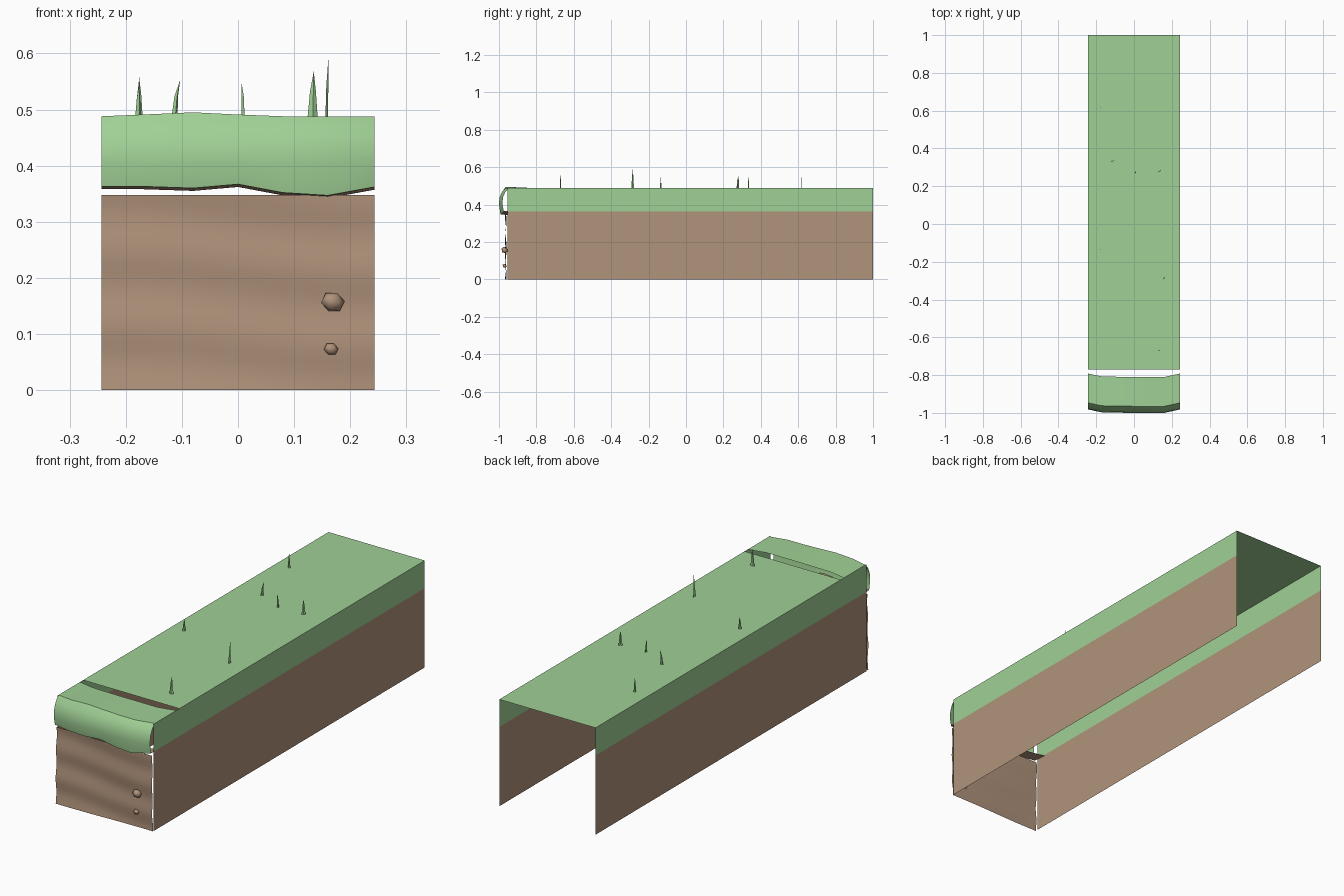
import bpy, math
from mathutils import Vector

if "Cube" in bpy.data.objects:
    bpy.data.objects.remove(bpy.data.objects["Cube"])


def material(name, rgb):
    m = bpy.data.materials.new(name)
    m.diffuse_color = (*rgb, 1)
    m.use_nodes = True
    m.node_tree.nodes["Principled BSDF"].inputs["Base Color"].default_value = m.diffuse_color
    return m


GREEN = material("grass_green", (0.352, 0.631, 0.301))
BROWN = material("earth_brown", (0.434, 0.292, 0.198))
W, TOP, BAND, BACK, FRONT = 0.243, 0.488, 0.362, 1.0, -0.955


def build(name, verts, faces, mats, smooth=False, rule=None):
    me = bpy.data.meshes.new(name)
    me.from_pydata(verts, [], faces)
    for m in mats:
        me.materials.append(m)
    for p in me.polygons:
        p.use_smooth = smooth
        if rule:
            p.material_index = rule(p)
    me.update()
    ob = bpy.data.objects.new(name, me)
    bpy.context.collection.objects.link(ob)
    return ob


def grid_faces(rows, cols):
    return [(r * cols + c, r * cols + c + 1, (r + 1) * cols + c + 1, (r + 1) * cols + c)
            for r in range(rows - 1) for c in range(cols - 1)]


# Flat grass top, stopping short of the front lip
build("grass_top", [(-W, -0.77, TOP), (W, -0.77, TOP), (W, BACK, TOP), (-W, BACK, TOP)],
      [(0, 1, 2, 3)], [GREEN])

# Side walls: earth below, grass band above
for label, s in (("right", 1), ("left", -1)):
    verts = [(s * W, y, z) for z in (0, BAND, TOP) for y in (FRONT, BACK)]
    faces = grid_faces(3, 2)
    if s < 0:
        faces = [f[::-1] for f in faces]
    build(label + "_wall", verts, faces, [BROWN, GREEN],
          rule=lambda p: int(p.center.z > BAND))

# Gently rippled earth front
cols, rows = 13, 21
verts = []
for r in range(rows):
    z = 0.348 * r / (rows - 1)
    for c in range(cols):
        x = -W + 2 * W * c / (cols - 1)
        y = -0.964 + 0.003 * math.sin(z * 48 + 0.9 * math.sin(x * 7)) + 0.002 * math.sin(x * 9 + z * 11)
        verts.append((x, y, z))
build("earth_front", verts, grid_faces(rows, cols), [BROWN], smooth=True)

# Overhanging grass lip: (x, lower edge z, y shift, crown height) per column
columns = [(-W, 0.363, 0.018, 0), (-0.17, 0.363, 0.003, 0.003), (-0.08, 0.360, 0.001, 0.007),
           (0, 0.367, 0, 0.003), (0.08, 0.352, 0, 0), (0.16, 0.347, 0, 0), (W, 0.362, 0.018, 0)]
verts = []
for row in range(7):
    for x, edge, dy, crown in columns:
        y, z = [(-0.81, TOP), (-0.965, TOP + crown), (-0.984, 0.468), (-0.996, 0.44),
                (-1.0, 0.405), (-0.992, edge), (-0.925, edge - 0.005)][row]
        verts.append((x, y + dy, z))
n = len(columns)
faces = [f[::-1] for f in grid_faces(7, n)]
lip = build("grass_lip", verts, faces, [GREEN, BROWN], smooth=True,
            rule=lambda p: int(p.index >= 5 * (n - 1)))
bpy.context.view_layer.objects.active = lip
lip.select_set(True)
bpy.ops.object.shade_smooth_by_angle(angle=math.radians(40))
lip.select_set(False)

# Small stones set in the earth front
for i, (x, z, r) in enumerate([(0.169, 0.157, 0.021), (0.166, 0.073, 0.013)]):
    bpy.ops.mesh.primitive_ico_sphere_add(subdivisions=1, radius=r, location=(x, -0.97, z),
                                          rotation=(0.5, 0.3, 0.4))
    stone = bpy.context.object
    stone.name = "stone_%d" % (i + 1)
    stone.scale = (1.05, 0.85, 0.9)
    stone.data.materials.append(BROWN)
    bpy.ops.object.shade_smooth()

# Grass blades: x, y, tip z, width, facing angle, sideways lean
blades = [(-0.176, 0.62, 0.557, 0.012, 0.1, 0), (-0.113, 0.335, 0.553, 0.012, 0.5, 0.010),
          (0.009, 0.275, 0.550, 0.010, 1.0, -0.003), (0.135, 0.28, 0.556, 0.016, 0.6, 0),
          (-0.178, -0.135, 0.545, 0.013, 0.7, 0.002), (0.157, -0.285, 0.590, 0.014, 1.4, 0.004),
          (0.133, -0.67, 0.568, 0.018, 0.2, 0.002)]
for i, (x, y, tip, w, a, lean) in enumerate(blades):
    d = Vector((math.cos(a), math.sin(a), 0)) * w / 2
    base, h = Vector((x, y, TOP)), tip - TOP
    ridge = Vector((math.sin(a), -math.cos(a), 0)) * 0.003
    mid = base + Vector((lean * 0.3, 0, h * 0.55))
    verts = [base - d, base + ridge, base + d, mid - d * 0.6, mid + ridge, mid + d * 0.6,
             base + Vector((lean, 0, h))]
    build("grass_blade_%d" % (i + 1), verts,
          [(0, 1, 4, 3), (1, 2, 5, 4), (3, 4, 6), (4, 5, 6)], [GREEN])
